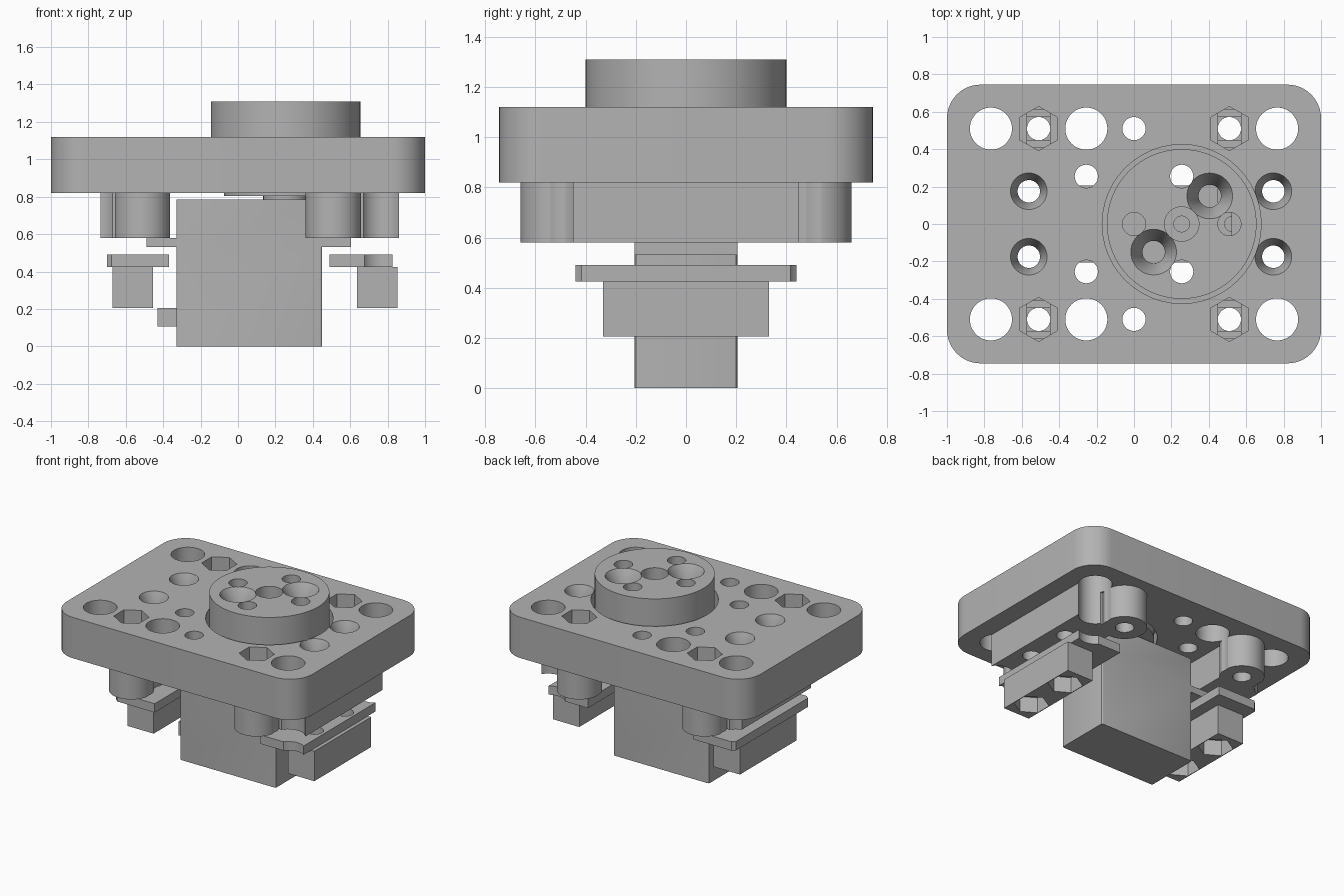
import bpy, bmesh, math
from mathutils import Matrix

if "Cube" in bpy.data.objects:
    bpy.data.objects.remove(bpy.data.objects["Cube"], do_unlink=True)

grey = bpy.data.materials.new("plain grey")
grey.use_nodes = True
GREY = (0.45, 0.45, 0.45, 1)
grey.diffuse_color = GREY
grey.node_tree.nodes["Principled BSDF"].inputs["Base Color"].default_value = GREY


def add_object(name, bm):
    mesh = bpy.data.meshes.new(name)
    bm.to_mesh(mesh)
    bm.free()
    mesh.materials.append(grey)
    obj = bpy.data.objects.new(name, mesh)
    bpy.context.collection.objects.link(obj)
    return obj


def box(name, x0, x1, y, z0, z1, yc=0, bevel=0, segments=12):
    """Box of half depth y, with optionally rounded vertical edges."""
    bm = bmesh.new()
    bmesh.ops.create_cube(bm, size=1)
    bm.transform(Matrix.Translation(((x0 + x1) / 2, yc, (z0 + z1) / 2))
                 @ Matrix.Diagonal((x1 - x0, 2 * y, z1 - z0, 1)))
    if bevel:
        upright = [e for e in bm.edges if abs(e.verts[0].co.z - e.verts[1].co.z) > 0.01]
        bmesh.ops.bevel(bm, geom=upright, offset=bevel, segments=segments,
                        affect='EDGES', profile=0.5)
    return add_object(name, bm)


def cyl(name, x, y, r, z0, z1, top_r=None, sides=48):
    bm = bmesh.new()
    bmesh.ops.create_cone(bm, cap_ends=True, segments=sides, radius1=r,
                          radius2=r if top_r is None else top_r, depth=z1 - z0)
    bm.transform(Matrix.Translation((x, y, (z0 + z1) / 2)))
    return add_object(name, bm)


def hexagon(x, y, z0, z1):
    return cyl("hex_cutter", x, y, 0.118, z0, z1, sides=6)


def hole(x, y, r, z0=-0.5, z1=2):
    return cyl("hole_cutter", x, y, r, z0, z1)


def sink(x, y, r, inner, top, depth):
    """Flared mouth of a screw hole, carried a little above the surface."""
    slope = (r - inner) / depth
    return cyl("sink_cutter", x, y, inner, top - depth, top + 0.02, r + slope * 0.02)


def combine(obj, others, operation):
    bpy.context.view_layer.objects.active = obj
    for other in others:
        mod = obj.modifiers.new("shape", 'BOOLEAN')
        mod.object, mod.operation, mod.solver = other, operation, 'EXACT'
        bpy.ops.object.modifier_apply(modifier=mod.name)
        bpy.data.objects.remove(other, do_unlink=True)


SIDES = (-1, 1)
SCREWS_X = (-0.5625, 0.745)
AXIS = 0.255  # x of the turning axis
PITCH = 0.51


def big_holes():
    return [hole(x, s * PITCH, 0.1125) for x in (-0.765, -AXIS, 0.765) for s in SIDES]


def screw_holes():
    return [hole(x, s * 0.175, 0.06) for x in SCREWS_X for s in SIDES]


# Mounting plate with side blocks and round bosses underneath
plate = box("mounting_plate", -1, 1, 0.745, 0.82, 1.12, bevel=0.18)
blocks = [box("block", -0.735, -0.4, 0.45, 0.58, 0.85),
          box("block", 0.52, 0.86, 0.45, 0.58, 0.85)]
bosses = [cyl("boss", a * PITCH, s * PITCH, 0.15, 0.58, 0.86) for a in SIDES for s in SIDES]
combine(plate, blocks + bosses, 'UNION')

cuts = big_holes() + screw_holes()
for s in SIDES:
    cuts += [hole(x, s * y, 0.062, 0.7) for x, y in ((0, PITCH), (-AXIS, AXIS))]
    cuts += [sink(x, s * 0.175, 0.098, 0.06, 1.12, 0.1) for x in SCREWS_X]
    for a in SIDES:
        x, y = a * PITCH, s * PITCH
        cuts += [hole(x, y, 0.062), hexagon(x, y, 0.95, 1.3),
                 box("slot_cutter", x - 0.062, x + 0.062, 0.102, 0.93, 1.0, yc=y),
                 box("square_cutter", x - 0.062, x + 0.062, 0.062, 0.91, 1.0, yc=y)]
# Stepped recess for the turntable
cuts += [hole(AXIS, 0, 0.425, 0.92), hole(AXIS, 0, 0.35, 0.7)]
combine(plate, cuts, 'DIFFERENCE')

# Turntable with narrower lower neck
table = cyl("turntable", AXIS, 0, 0.4, 0.93, 1.31, sides=96)
combine(table, [cyl("neck", AXIS, 0, 0.33, 0.805, 1.0, sides=96)], 'UNION')
cuts = [hole(AXIS, 0, 0.092, 0.9), hole(AXIS, 0, 0.042)]
for s in SIDES:
    cuts += [hole(AXIS + s * AXIS, 0, 0.062), hole(AXIS, s * AXIS, 0.062)]
    x, y = AXIS + s * 0.15, s * 0.15
    cuts += [hole(x, y, 0.06), sink(x, y, 0.122, 0.06, 1.31, 0.12)]
combine(table, cuts, 'DIFFERENCE')

# Motor body, ears, output shaft and cable exit
motor = box("motor_body", -0.33, 0.45, 0.205, 0, 0.785, bevel=0.012, segments=3)
ears = box("motor_ears", -0.49, 0.605, 0.205, 0.53, 0.58)
combine(motor, [ears], 'UNION')
combine(motor, [hole(x, 0, 0.04, 0.5, 0.6) for x in (-0.41, 0.525)], 'DIFFERENCE')
shaft = cyl("output_shaft", AXIS, 0, 0.12, 0.78, 0.806)
cable = box("cable_exit", -0.43, -0.32, 0.08, 0.105, 0.205)

# Clamp bars with nut pockets below
clamps = []
for name, x0, x1, xc in (("right_clamp", -0.7, -0.37, SCREWS_X[0]),
                         ("left_clamp", 0.49, 0.826, SCREWS_X[1])):
    clamp = box(name, x0, x1, 0.44, 0.425, 0.49)
    bar = box("bar", xc - 0.1075, xc + 0.1075, 0.33, 0.205, 0.45)
    # Keep the part of the bar outside the strip below its underside
    bar_trim = box("bar_trim", xc - 0.2, xc + 0.2, 0.4, 0.425, 0.5)
    combine(bar, [bar_trim], 'DIFFERENCE')
    combine(clamp, [bar], 'UNION')
    pockets = [hexagon(xc, s * 0.175, 0.1, 0.32) for s in SIDES]
    combine(clamp, big_holes() + screw_holes() + pockets, 'DIFFERENCE')
    clamps.append(clamp)

# Smooth the round walls while keeping edges crisp
bpy.ops.object.select_all(action='DESELECT')
for obj in [plate, table, motor, shaft, cable] + clamps:
    obj.select_set(True)
bpy.context.view_layer.objects.active = plate
bpy.ops.object.shade_smooth_by_angle(angle=math.radians(30))
